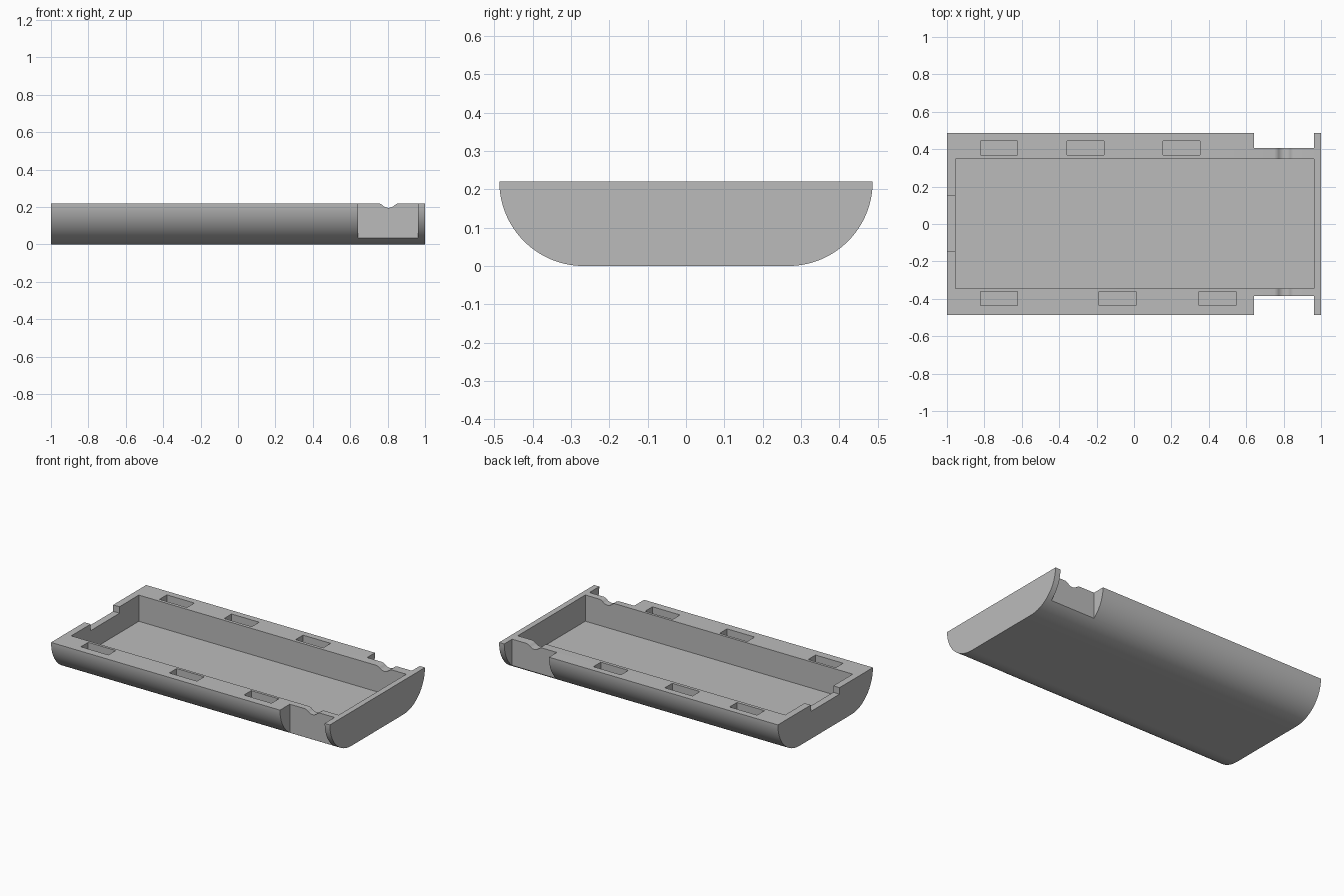
import bpy, bmesh, math

cube = bpy.data.objects.get("Cube")
if cube:
    bpy.data.objects.remove(cube, do_unlink=True)

HALF_W, HEIGHT, R = 0.487, 0.22, 0.22

grey = bpy.data.materials.new("plain grey")
grey.use_nodes = True
colour = (0.5, 0.5, 0.5, 1)
grey.diffuse_color = colour
grey.node_tree.nodes["Principled BSDF"].inputs["Base Color"].default_value = colour


def prism(name, points, depth):
    """Closed solid made by pushing a flat outline along depth."""
    bm = bmesh.new()
    face = bm.faces.new([bm.verts.new(p) for p in points])
    moved = bmesh.ops.extrude_face_region(bm, geom=[face])["geom"]
    bmesh.ops.translate(bm, vec=depth, verts=[v for v in moved if isinstance(v, bmesh.types.BMVert)])
    bmesh.ops.recalc_face_normals(bm, faces=bm.faces)
    mesh = bpy.data.meshes.new(name)
    bm.to_mesh(mesh)
    bm.free()
    mesh.materials.append(grey)
    obj = bpy.data.objects.new(name, mesh)
    bpy.context.collection.objects.link(obj)
    return obj


def box(name, x0, x1, y0, y1, z0, z1=0.3):
    return prism(name, [(x0, y0, z0), (x1, y0, z0), (x1, y1, z0), (x0, y1, z0)], (0, 0, z1 - z0))


# Shell: flat top, quarter-round sides, flat bottom
arc = [(HALF_W - R + R * math.cos(a), HEIGHT - R * math.sin(a))
       for a in (math.pi / 2 * i / 32 for i in range(33))]
outline = arc + [(-y, z) for y, z in reversed(arc)]
tray = prism("tray_shell", [(-1, y, z) for y, z in outline], (2, 0, 0))

# Main cavity and the low gap in the end wall
cutters = [box("cavity_cutter", -0.955, 0.963, -0.344, 0.348, 0.05),
           box("end_gap_cutter", -1.1, -0.9, -0.145, 0.15, 0.178)]

# Side recesses near the other end
cutters.append(box("front_recess_cutter", 0.642, 0.963, -0.6, -0.386, -0.1))
cutters.append(box("back_recess_cutter", 0.642, 0.963, 0.406, 0.6, -0.1))

# Shallow pockets in the rims
for side, y0, y1, starts in (("front", -0.436, -0.361, (-0.822, -0.187, 0.348)),
                             ("back", 0.369, 0.445, (-0.822, -0.358, 0.155))):
    for x in starts:
        cutters.append(box(side + "_pocket_cutter", x, x + 0.198, y0, y1, 0.175))

# Rounded groove with softened lips across both rims
cx, half = 0.805, []
for i in range(9):
    a = math.radians(48) * i / 8
    half.append((0.045 * math.sin(a), 0.241 - 0.045 * math.cos(a)))
half += [(0.042, 0.2165), (0.05, 0.219), (0.056, 0.2201), (0.056, 0.3)]
groove = [(cx - x, z) for x, z in reversed(half[1:])] + [(cx + x, z) for x, z in half]
cutters.append(prism("groove_cutter", [(x, -0.46, z) for x, z in groove], (0, 0.92, 0)))

# Carve the shell
bpy.context.view_layer.objects.active = tray
for cutter in cutters:
    cutter.hide_render = True
    mod = tray.modifiers.new(cutter.name, "BOOLEAN")
    mod.operation = "DIFFERENCE"
    mod.solver = "EXACT"
    mod.object = cutter
    bpy.ops.object.modifier_apply(modifier=mod.name)
for cutter in cutters:
    bpy.data.objects.remove(cutter, do_unlink=True)

bpy.ops.object.select_all(action="DESELECT")
tray.select_set(True)
bpy.ops.object.shade_smooth_by_angle(angle=math.radians(25))
